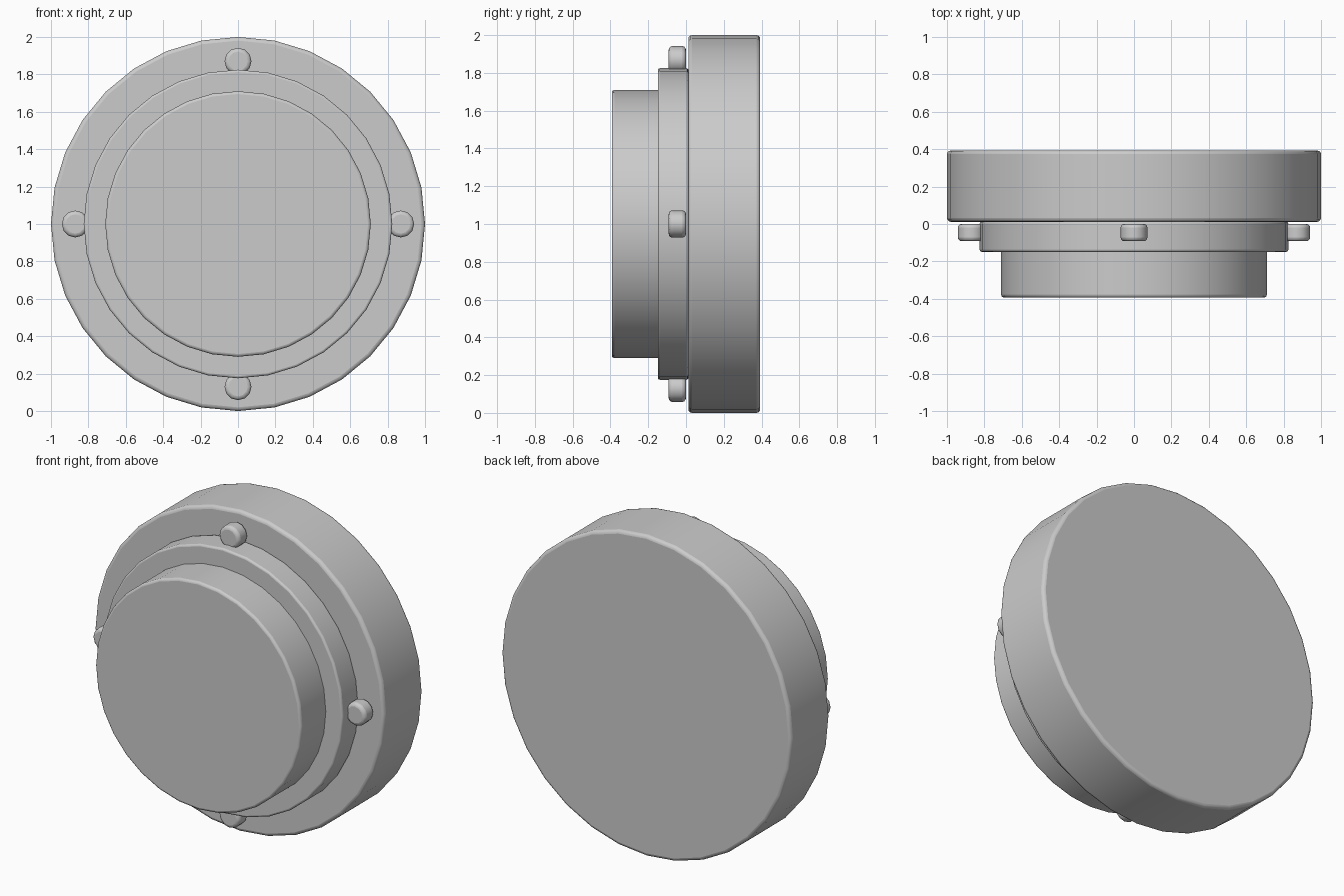
import bpy, math

if "Cube" in bpy.data.objects:
    bpy.data.objects.remove(bpy.data.objects["Cube"])

def disc(name, radius, y0, y1, x=0, z=1, sides=32, bevel=0.02):
    # Rounded-edge cylinder lying along y
    bpy.ops.mesh.primitive_cylinder_add(
        vertices=sides, radius=radius, depth=y1 - y0,
        location=(x, (y0 + y1) / 2, z), rotation=(math.pi / 2, 0, 0))
    ob = bpy.context.object
    ob.name = name
    bpy.ops.object.transform_apply(location=False, rotation=True, scale=False)
    mod = ob.modifiers.new("edge_round", 'BEVEL')
    mod.width = bevel
    mod.segments = 3
    mod.limit_method = 'ANGLE'
    mod.angle_limit = math.radians(50)
    bpy.ops.object.shade_smooth_by_angle(angle=math.radians(50))
    return ob

# Stepped body, from back to front
disc("back_disc", 1.0, 0.012, 0.393)
disc("middle_ring", 0.825, -0.149, 0.013, bevel=0.012)
disc("front_disc", 0.71, -0.393, -0.12, bevel=0.015)

# Four pegs around the middle ring
for i, side in enumerate(("right", "top", "left", "bottom")):
    a = i * math.pi / 2
    disc(side + "_peg", 0.072, -0.092, 0.0,
         x=0.87 * math.cos(a), z=1 + 0.87 * math.sin(a), sides=12, bevel=0.02)
